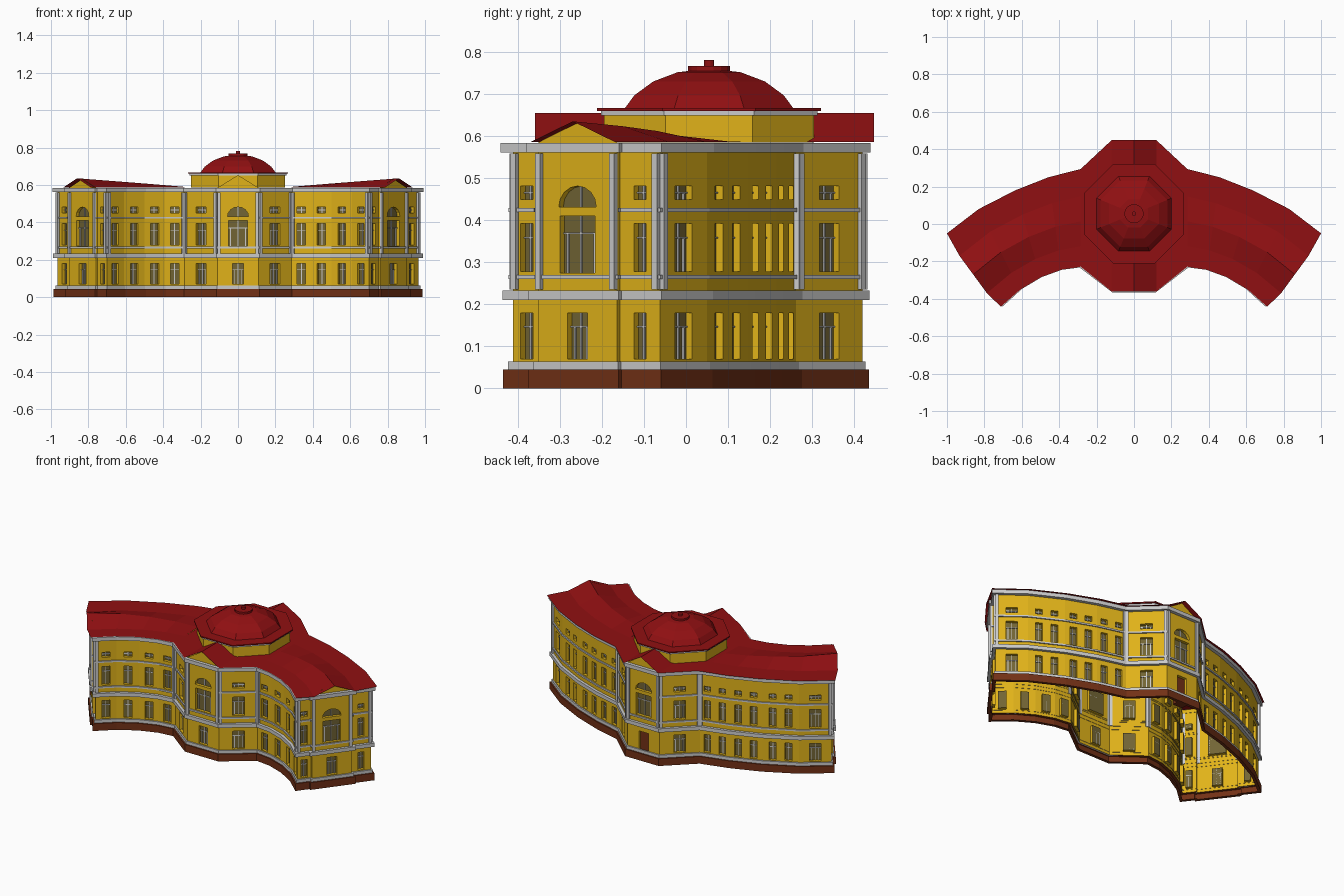
import bpy, bmesh, math
from mathutils import Vector as V

if "Cube" in bpy.data.objects:
    bpy.data.objects.remove(bpy.data.objects["Cube"])


def material(name, col):
    m = bpy.data.materials.new(name)
    m.diffuse_color = (*col, 1)
    m.use_nodes = True
    m.node_tree.nodes["Principled BSDF"].inputs["Base Color"].default_value = m.diffuse_color
    return m


YELLOW = material("yellow_plaster", (.75, .45, .01))
RED = material("red_roof", (.28, .005, .006))
BROWN = material("brown_base", (.17, .03, .008))
GLASS = material("window_glass", (.17, .13, .035))


def finish(name, bm, mat=None, normals=True):
    if normals:
        bmesh.ops.recalc_face_normals(bm, faces=bm.faces)
    me = bpy.data.meshes.new(name)
    bm.to_mesh(me)
    bm.free()
    ob = bpy.data.objects.new(name, me)
    bpy.context.collection.objects.link(ob)
    if mat:
        me.materials.append(mat)


def face(bm, pts):
    bm.faces.new([bm.verts.new(p) for p in pts])


# Footprint: right half from front to back, then mirrored
R = [(.11, -.345), (.285, -.212), (.39, -.225), (.5, -.265), (.61, -.33), (.70, -.412),
     (.75, -.346), (.76, -.353), (.903, -.164), (.893, -.157), (.965, -.062),
     (.82, .05), (.63, .148), (.453, .215), (.28, .262), (.11, .42)]
one, two = [(0, .047)], [(-.045, .04), (.045, .04)]
half = [[(0, .068)], one, one, one, one, [(0, .037)], [], "arch", [], [(0, .037)],
        [(0, .065)], two, two, two, [(0, .068)]]
PTS = [V(p) for p in R] + [V((-x, y)) for x, y in reversed(R)]
SPEC = half + ["door"] + half[::-1] + ["arch"]
N = len(PTS)
CORNERS = {0, 1, 5, 7, 8, 10, 14, 15}
CORNERS |= {N - 1 - i for i in CORNERS}


def frame(i):
    a, b = PTS[i], PTS[(i + 1) % N]
    d = (b - a).normalized()
    return a, d, V((d.y, -d.x)), (b - a).length


def offset(dist):
    out = []
    for i in range(N):
        n0, n1 = frame(i - 1 if i else N - 1)[2], frame(i)[2]
        out.append(PTS[i] + (n0 + n1) * dist / (1 + n0.dot(n1)))
    return out


def at(f, u, z, o=0):
    p = f[0] + f[1] * u + f[2] * o
    return V((p.x, p.y, z))


def box(bm, f, u0, u1, z0, z1, o0, o1):
    c = [[at(f, u, z, o) for u, z in ((u0, z0), (u1, z0), (u1, z1), (u0, z1))] for o in (o0, o1)]
    face(bm, c[1])
    face(bm, c[0][::-1])
    for k in range(4):
        j = (k + 1) % 4
        face(bm, [c[0][k], c[0][j], c[1][j], c[1][k]])


# Walls with recessed windows, glazing bars and pilasters
walls, glass, bars, pil, door = (bmesh.new() for _ in range(5))
DEPTH = -.018
for i, spec in enumerate(SPEC):
    f = frame(i)
    L = f[3]
    c = L / 2
    holes = []
    if isinstance(spec, str):
        w = .06
        holes = [(c - w / 2, c + w / 2, .07, .18, "rect"),
                 (c - .052, c + .052, .275, .41, "rect"), (c - .056, c + .056, .432, .482, "lunette")]
        if spec == "door":
            holes[0] = (c - .033, c + .033, .045, .175, "door")
    else:
        for u, w in spec:
            for z0, z1 in ((.07, .18), (.278, .393), (.45, .482)):
                holes.append((c + u - w / 2, c + u + w / 2, z0, z1, "rect"))
    us = sorted({0, L} | {h[k] for h in holes for k in (0, 1)})
    zs = sorted({.045, .585} | {h[k] for h in holes for k in (2, 3)})
    for u0, u1 in zip(us, us[1:]):
        for z0, z1 in zip(zs, zs[1:]):
            uc, zc = (u0 + u1) / 2, (z0 + z1) / 2
            if not any(h[0] < uc < h[1] and h[2] < zc < h[3] for h in holes):
                face(walls, [at(f, u, z) for u, z in ((u0, z0), (u1, z0), (u1, z1), (u0, z1))])
    for u0, u1, z0, z1, kind in holes:
        m = (u0 + u1) / 2
        loop = [(u0, z0), (u1, z0), (u1, z1), (u0, z1)]
        if kind == "lunette":
            loop = [(m + (u1 - m) * math.cos(math.pi * k / 8), z0 + (z1 - z0) * math.sin(math.pi * k / 8))
                    for k in range(9)]
            for k in range(8):
                corner = (u1, z1) if k < 4 else (u0, z1)
                face(walls, [at(f, *q) for q in (corner, loop[k + 1], loop[k])])
            face(walls, [at(f, *q) for q in ((u1, z1), (m, z1 + 1e-4), (u0, z1))])
        for (a, b), (p, q) in zip(loop, loop[1:] + loop[:1]):
            face(walls, [at(f, a, b), at(f, p, q), at(f, p, q, DEPTH), at(f, a, b, DEPTH)])
        face(door if kind == "door" else glass, [at(f, a, b, DEPTH) for a, b in loop])
        if kind == "door":
            continue
        t, o = .002, DEPTH + .005
        box(bars, f, m - t, m + t, z0, z1, DEPTH, o)
        if kind == "rect":
            zt = z0 + (z1 - z0) * (.7 if z1 - z0 > .05 else .5)
            box(bars, f, u0, u1, zt - t, zt + t, DEPTH, o)
            if u1 - u0 > .055:
                for u in (u0 + .012, u1 - .012):
                    box(bars, f, u - t, u + t, z0, zt, DEPTH, o)
    if L > .03:
        for idx, u in ((i, 0), ((i + 1) % N, L - .016)):
            if idx in CORNERS:
                box(pil, f, u, u + .016, .235, .56, -.002, .012)

# Pediments over the centre front and back, and over the two ends
for i, spec in enumerate(SPEC):
    if isinstance(spec, str):
        f = frame(i)
        top = .653 if abs(f[0].x) < .2 else .633
        face(walls, [at(f, 0, .585), at(f, f[3], .585), at(f, f[3] / 2, top)])
finish("walls", walls, YELLOW, False)
finish("window_panes", glass, GLASS, False)
finish("glazing_bars", bars)
finish("pilasters", pil)
box(door, frame(15), .077, .143, 0, .045, -.04, .014)
finish("back_door", door, BROWN, False)


# Plinth and horizontal mouldings
def band(name, z0, z1, dist, mat=None, skip=False):
    bm = bmesh.new()
    o, p = offset(dist), offset(-.002)
    for i in range(N):
        if skip and isinstance(SPEC[i], str):
            continue
        j = (i + 1) % N
        sec = [[V((*q, z)) for q, z in ((p[k], z0), (o[k], z0), (o[k], z1), (p[k], z1))] for k in (i, j)]
        for k in range(3):
            face(bm, [sec[0][k], sec[1][k], sec[1][k + 1], sec[0][k + 1]])
    bmesh.ops.remove_doubles(bm, verts=bm.verts, dist=1e-5)
    finish(name, bm, mat)


band("plinth", 0, .045, .016, BROWN)
band("base_moulding", .045, .064, .008)
band("storey_cornice", .21, .233, .017)
band("sill_band", .26, .27, .007)
band("upper_band", .42, .43, .007, skip=True)
band("main_cornice", .562, .585, .02)

# Curved wing roofs with a ridge falling toward the centre, and the cross gable
roof = bmesh.new()
Z = .587
inner = [(.285, -.228), (.39, -.245), (.5, -.285), (.61, -.352), (.712, -.442)]
outer = [(.285, .294), (.457, .25), (.635, .18), (.83, .08), (1, -.05)]
for s in (1, -1):
    rows = []
    for k in range(5):
        a, b = V(inner[k]), V(outer[k])
        row = []
        for t, z in ((0, Z), (.21, Z), (.465, .59 + .0115 * k), (.72, Z), (1, Z)):
            q = a.lerp(b, t)
            if k == 4 and 0 < t < 1:
                q += V((.014, -.01))
            row.append(V((s * q.x, q.y, z)))
        rows.append(row)
    for r0, r1 in zip(rows, rows[1:]):
        for k in range(4):
            face(roof, [r0[k], r1[k], r1[k + 1], r0[k + 1]][::s])
    face(roof, [V((s * x, y, Z)) for x, y in ((.12, -.36), (.285, -.228), (.285, .294), (.12, .448))][::s])
    face(roof, [V(p) for p in ((s * .12, -.36, Z), (s * .12, .448, Z), (0, .448, .656), (0, -.36, .656))][::s])
finish("main_roof", roof, RED, False)


# Octagonal drum and dome, turned from (radius, height) profiles
def turned(name, prof, sides, mat=None):
    bm = bmesh.new()
    k = 1 / math.cos(math.pi / sides)
    rings = [[bm.verts.new((r * k * math.cos(2 * math.pi * (i + .5) / sides),
                            .055 + r * k * math.sin(2 * math.pi * (i + .5) / sides), z))
              for i in range(sides)] for r, z in prof]
    for a, b in zip(rings, rings[1:]):
        for i in range(sides):
            j = (i + 1) % sides
            bm.faces.new((a[i], a[j], b[j], b[i]))
    bm.faces.new(rings[-1])
    bm.faces.new(rings[0][::-1])
    finish(name, bm, mat)


turned("drum", [(.25, .586), (.25, .651)], 8, YELLOW)
turned("drum_cornice", [(.258, .65), (.258, .661)], 8)
turned("drum_roof", [(.267, .661), (.267, .668)], 8, RED)
turned("dome", [(.2, .668), (.178, .698), (.133, .731), (.075, .753), (.04, .757)], 8, RED)
turned("dome_cap", [(.05, .755), (.05, .768)], 16, RED)
turned("dome_knob", [(.012, .768), (.012, .782)], 12, RED)
